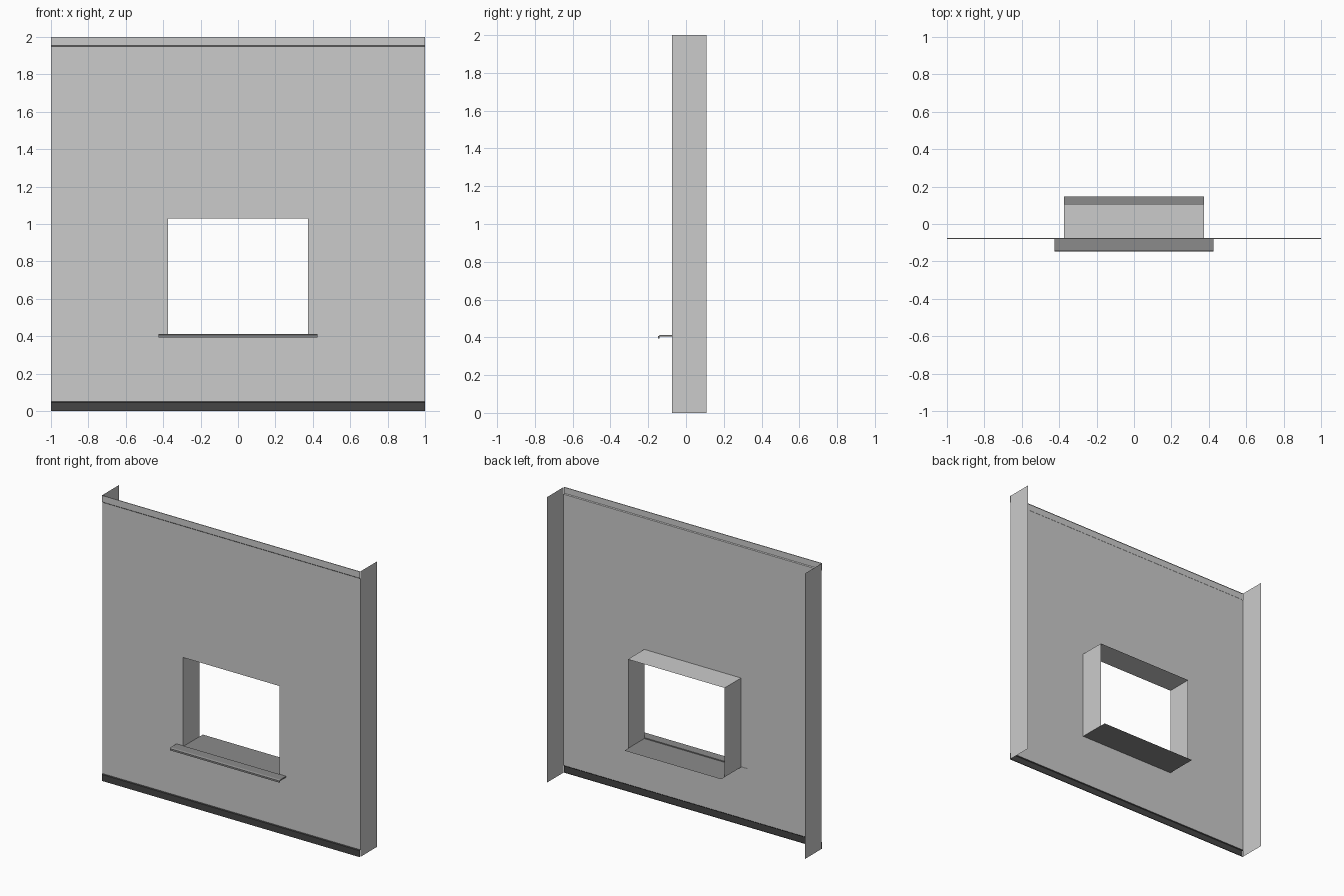
import bpy, bmesh

if "Cube" in bpy.data.objects:
    bpy.data.objects.remove(bpy.data.objects["Cube"])

W, H = 1.0, 2.0            # half width, height
FRONT, BACK = -0.074, 0.108  # wall face, rear edge of returns
HX, Z0, Z1 = 0.375, 0.405, 1.03  # window opening


def finish(name, bm, mat=None):
    bmesh.ops.remove_doubles(bm, verts=bm.verts, dist=1e-5)
    me = bpy.data.meshes.new(name)
    bm.to_mesh(me)
    bm.free()
    ob = bpy.data.objects.new(name, me)
    bpy.context.collection.objects.link(ob)
    if mat:
        me.materials.append(mat)
    return ob


def face(bm, pts):
    return bm.faces.new([bm.verts.new(p) for p in pts])


def material(name, v):
    m = bpy.data.materials.new(name)
    m.diffuse_color = (v, v, v, 1)
    m.use_nodes = True
    m.node_tree.nodes["Principled BSDF"].inputs["Base Color"].default_value = m.diffuse_color
    return m


def sheet(name, profile, hx, mat=None, flip=False):
    """Sweep a (y, z) profile along x as a folded sheet."""
    bm = bmesh.new()
    for (ya, za), (yb, zb) in zip(profile, profile[1:]):
        p = [(-hx, ya, za), (hx, ya, za), (hx, yb, zb), (-hx, yb, zb)]
        face(bm, p[::-1] if flip else p)
    return finish(name, bm, mat)


top_grey = material("top_grey", 0.56)
base_dark = material("base_dark", 0.06)
sill_grey = material("sill_grey", 0.26)

# Wall face: 3 x 3 grid without the window cell
bm = bmesh.new()
xs, zs = [-W, -HX, HX, W], [0.05, Z0, Z1, 1.95]
for i in range(3):
    for k in range(3):
        if (i, k) != (1, 1):
            a, b, c, d = xs[i], xs[i + 1], zs[k], zs[k + 1]
            face(bm, [(a, FRONT, c), (b, FRONT, c), (b, FRONT, d), (a, FRONT, d)])
finish("wall_face", bm)

# Side returns of the wall and jambs of the window
for name, x, lo, hi, out in (("side_return", W, 0, H, 1), ("window_jamb", HX, Z0, Z1, -1)):
    for s, side in ((-1, "left"), (1, "right")):
        bm = bmesh.new()
        p = [(s * x, FRONT, lo), (s * x, BACK, lo), (s * x, BACK, hi), (s * x, FRONT, hi)]
        face(bm, p if s * out > 0 else p[::-1])
        finish(f"{name}_{side}", bm)

# Window head
sheet("window_head", [(FRONT, Z1), (BACK, Z1)], HX, flip=True)

# Top and bottom trim strips, slightly proud of the wall
PROUD = FRONT - 0.005
sheet("top_trim", [(FRONT, 1.95), (PROUD, 1.955), (PROUD, H), (FRONT, H)], W, top_grey)
sheet("base_trim", [(FRONT, 0), (PROUD, 0), (PROUD, 0.045), (FRONT, 0.05)], W, base_dark)

# Sill: inner board and outer nosing with a drip lip
sheet("inner_sill", [(FRONT, Z0), (0.147, Z0)], HX, sill_grey)
nose = [(FRONT, 0.412), (-0.138, 0.412), (-0.147, 0.406), (-0.147, 0.394),
        (-0.14, 0.394), (-0.14, 0.402), (-0.136, 0.404), (FRONT, 0.404)]
bm = bmesh.new()
f = face(bm, [(-0.425, y, z) for y, z in nose])
new = bmesh.ops.extrude_face_region(bm, geom=[f])["geom"]
bmesh.ops.translate(bm, vec=(0.85, 0, 0), verts=[g for g in new if isinstance(g, bmesh.types.BMVert)])
bmesh.ops.recalc_face_normals(bm, faces=bm.faces)
finish("outer_sill", bm, sill_grey)
